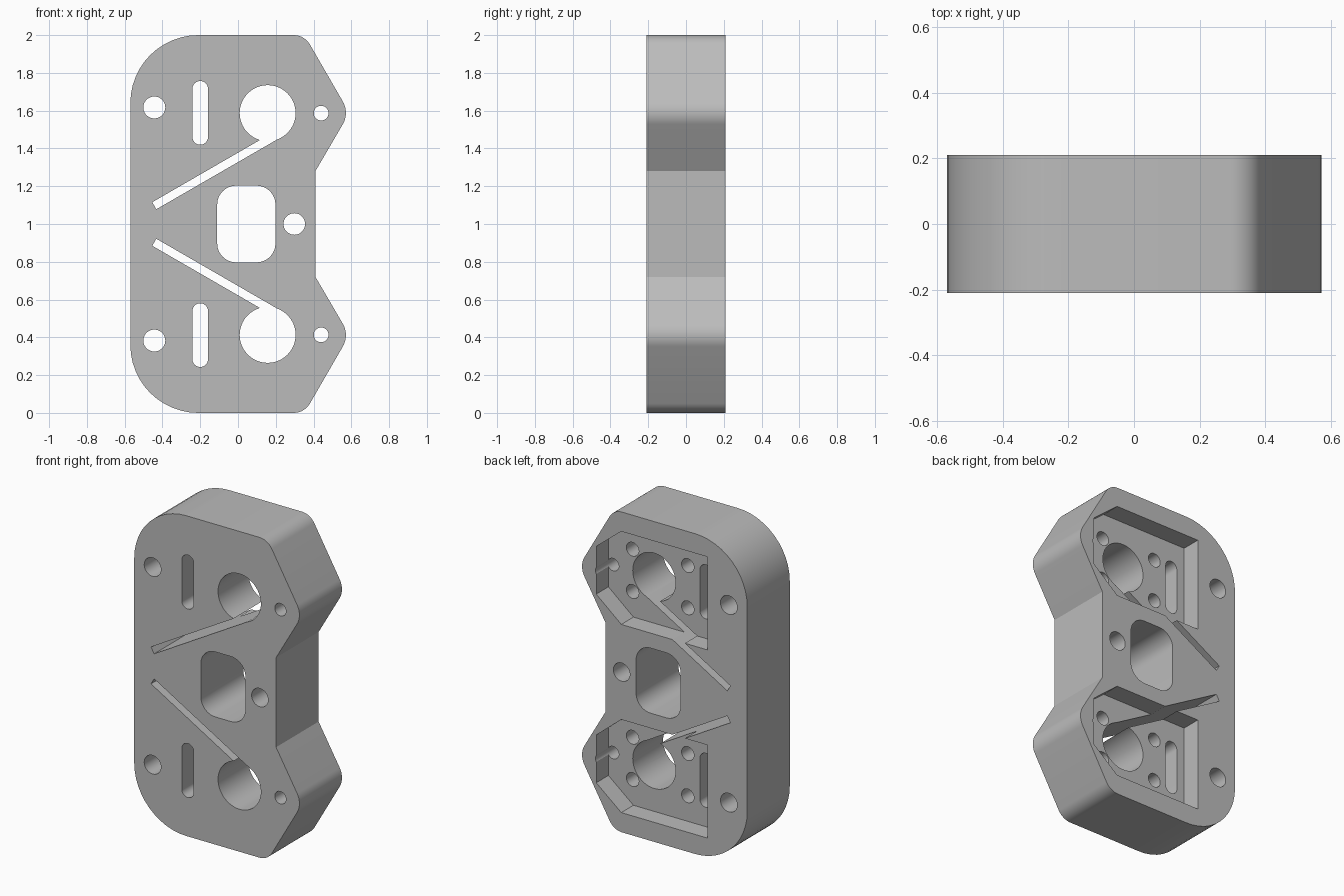
import bpy
import bmesh
import math
from mathutils import Vector

if "Cube" in bpy.data.objects:
    bpy.data.objects.remove(bpy.data.objects["Cube"])

HALF = 0.21          # half thickness of the plate
POCKET = HALF - 0.12  # y of the pocket floor
THROUGH = (-0.4, 0.4)
BORE = Vector((0.157, 1.587))
BORE_R = 0.148

grey = bpy.data.materials.new("light grey")
grey.use_nodes = True
grey.diffuse_color = (0.5, 0.5, 0.5, 1)
grey.node_tree.nodes["Principled BSDF"].inputs["Base Color"].default_value = grey.diffuse_color


def rounded(corners, steps=12):
    """Polygon from (x, z, fillet radius) corners."""
    out = []
    for i, (x, z, r) in enumerate(corners):
        p = Vector((x, z))
        if r == 0:
            out.append(p)
            continue
        a = (Vector(corners[i - 1][:2]) - p).normalized()
        b = (Vector(corners[(i + 1) % len(corners)][:2]) - p).normalized()
        half = a.angle(b) / 2
        centre = p + (a + b).normalized() * (r / math.sin(half))
        start = p + a * (r / math.tan(half)) - centre
        end = p + b * (r / math.tan(half)) - centre
        sweep = start.angle_signed(end)
        for k in range(steps + 1):
            t = -sweep * k / steps
            c, s = math.cos(t), math.sin(t)
            out.append(centre + Vector((start.x * c - start.y * s, start.x * s + start.y * c)))
    return out


def circle(x, z, r, n=48):
    return [Vector((x + r * math.cos(math.tau * k / n), z + r * math.sin(math.tau * k / n)))
            for k in range(n)]


def flipped(points):
    return [Vector((p.x, 2 - p.y)) for p in points]


def prism(name, points, y0, y1):
    """Extrude an x-z profile along y."""
    bm = bmesh.new()
    face = bm.faces.new([bm.verts.new((p.x, y0, p.y)) for p in points])
    top = bmesh.ops.extrude_face_region(bm, geom=[face])["geom"]
    moved = [v for v in top if isinstance(v, bmesh.types.BMVert)]
    bmesh.ops.translate(bm, verts=moved, vec=(0, y1 - y0, 0))
    bmesh.ops.recalc_face_normals(bm, faces=bm.faces)
    mesh = bpy.data.meshes.new(name)
    bm.to_mesh(mesh)
    bm.free()
    mesh.materials.append(grey)
    obj = bpy.data.objects.new(name, mesh)
    bpy.context.scene.collection.objects.link(obj)
    return obj


# Plate outline with two pointed lugs on the +x side
upper = [(0.41, 1.28, 0), (0.59, 1.588, 0.12), (0.352, 2, 0.1), (-0.57, 2, 0.36)]
lower = [(x, 2 - z, r) for x, z, r in reversed(upper)]
plate = prism("bracket_plate", rounded(upper + lower), -HALF, HALF)

# Cutters: window and middle hole on the centre line
cuts = [
    ("window", rounded([(-0.11, 0.797, 0.1), (0.198, 0.797, 0.1),
                        (0.198, 1.203, 0.1), (-0.11, 1.203, 0.1)]), THROUGH),
    ("middle_hole", circle(0.298, 1, 0.057), THROUGH),
]

# Diagonal slit running tangent into the bore
normal = Vector((0.5, -math.sqrt(3) / 2))
along = Vector((math.sqrt(3) / 2, 0.5))
slit = [BORE + normal * n + along * a
        for n, a in ((0.146, -0.765), (0.146, 0), (0.103, 0), (0.103, -0.765))]

# Cutters that repeat in the upper and lower half
pocket = [Vector(p) for p in ((-0.295, 1.297), (0.3, 1.297), (0.473, 1.44),
                              (0.473, 1.738), (0.3, 1.878), (-0.295, 1.878))]
pairs = [
    ("pocket", pocket, (POCKET, 0.4)),
    ("bore", circle(BORE.x, BORE.y, BORE_R, 64), THROUGH),
    ("slit", slit, THROUGH),
    ("side_hole", circle(-0.443, 1.617, 0.058), THROUGH),
    ("lug_hole", circle(0.44, 1.587, 0.039), THROUGH),
    ("long_slot", rounded([(-0.241, 1.42, 0.0405), (-0.159, 1.42, 0.0405),
                           (-0.159, 1.757, 0.0405), (-0.241, 1.757, 0.0405)]), THROUGH),
]
for x in (-0.075, 0.306):
    for dz in (-0.132, 0.132):
        pairs.append(("screw_hole", circle(x, BORE.y + dz, 0.043, 32), (POCKET - 0.15, 0.4)))
for name, points, depth in pairs:
    cuts += [(name, points, depth), (name, flipped(points), depth)]

# Cut everything out of the plate
cutters = []
for name, points, depth in cuts:
    cutter = prism(name + "_cutter", points, *depth)
    cutter.hide_render = True
    cutters.append(cutter)
    mod = plate.modifiers.new(name, 'BOOLEAN')
    mod.operation = 'DIFFERENCE'
    mod.solver = 'EXACT'
    mod.object = cutter

bpy.context.view_layer.update()
graph = bpy.context.evaluated_depsgraph_get()
result = bpy.data.meshes.new_from_object(plate.evaluated_get(graph))
plate.modifiers.clear()
plate.data = result
for cutter in cutters:
    bpy.data.objects.remove(cutter)

# Smooth the curved walls, keep the edges sharp
bpy.ops.object.select_all(action='DESELECT')
plate.select_set(True)
bpy.context.view_layer.objects.active = plate
bpy.ops.object.shade_smooth_by_angle(angle=math.radians(25))
